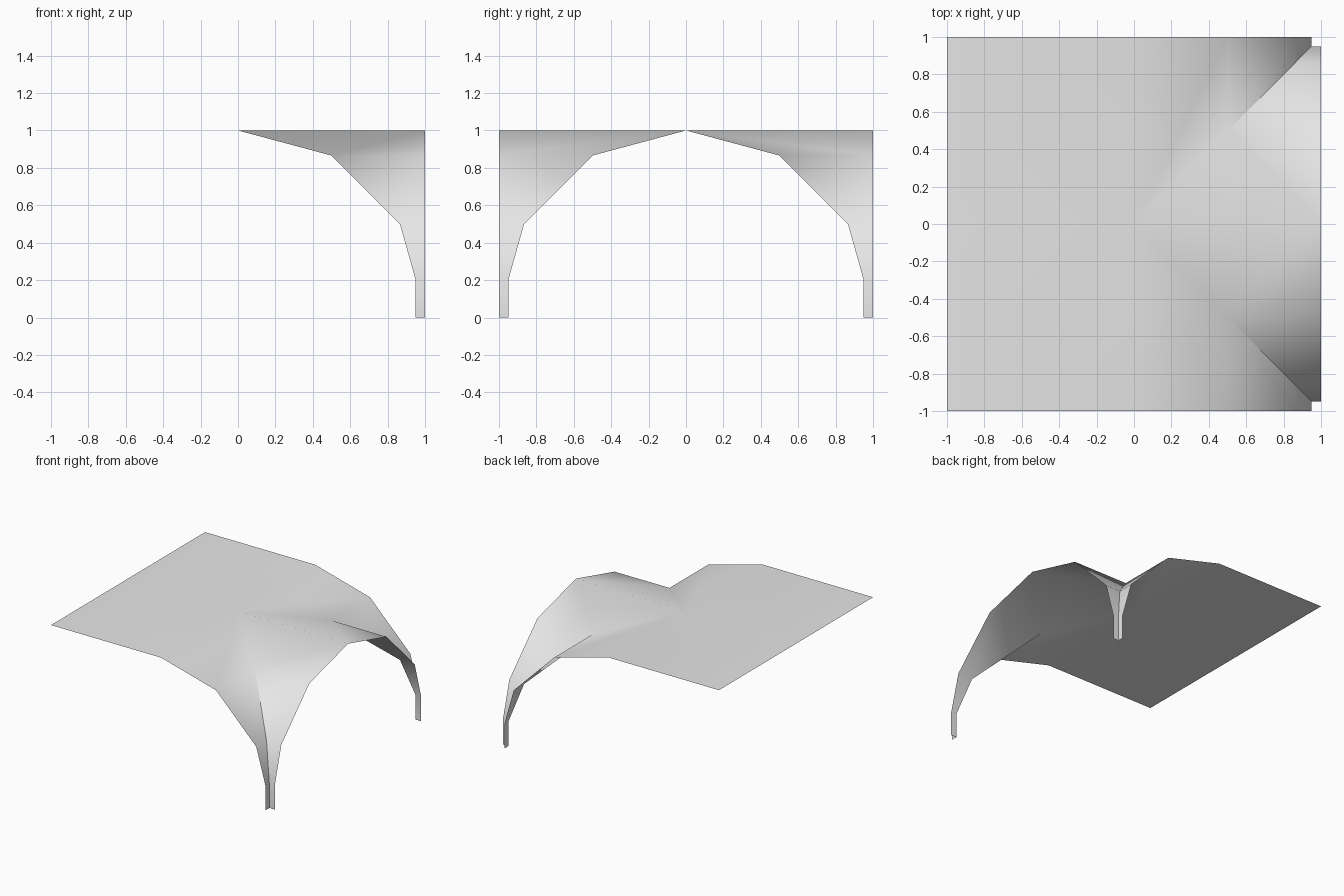
import bpy
import bmesh
from math import radians, sin, cos

cube = bpy.data.objects.get("Cube")
if cube:
    bpy.data.objects.remove(cube, do_unlink=True)

# One plain plaster material
plaster = bpy.data.materials.new("light grey plaster")
plaster.use_nodes = True
GREY = (0.8, 0.8, 0.8, 1)
plaster.diffuse_color = GREY
plaster.node_tree.nodes["Principled BSDF"].inputs["Base Color"].default_value = GREY

# Arch section: distance from the ridge and height, ending in a short vertical leg
arch = [(sin(radians(a)), cos(radians(a))) for a in (0, 30, 60)]
arch += [(0.95, 0.2), (0.95, 0)]

bm = bmesh.new()


def panel(*corners):
    return bm.faces.new([bm.verts.new(c) for c in corners])


# Flat ceiling on the right half
panel((-1, 0, 1), (0, 0, 1), (0, 1, 1), (-1, 1, 1))

# Two arched bays that meet along the diagonal groin
for (r0, z0), (r1, z1) in zip(arch, arch[1:]):
    side = [(r0, r0, z0), (r1, r1, z1), (r1, 1, z1), (r0, 1, z0)]
    panel(*side)
    panel(*[(y, x, z) for x, y, z in reversed(side)])

# Weld the panels, then mirror across the ridge to the other corner
bmesh.ops.remove_doubles(bm, verts=bm.verts, dist=0.0001)
half = bm.verts[:] + bm.edges[:] + bm.faces[:]
copy = bmesh.ops.duplicate(bm, geom=half)["geom"]
for v in [g for g in copy if isinstance(g, bmesh.types.BMVert)]:
    v.co.y = -v.co.y
bmesh.ops.reverse_faces(bm, faces=[g for g in copy if isinstance(g, bmesh.types.BMFace)])
bmesh.ops.remove_doubles(bm, verts=bm.verts, dist=0.0001)

mesh = bpy.data.meshes.new("vaulted_ceiling")
bm.to_mesh(mesh)
bm.free()
mesh.materials.append(plaster)
vault = bpy.data.objects.new("vaulted_ceiling", mesh)
bpy.context.collection.objects.link(vault)

# Smooth arches, with a sharp groin lower down
bpy.ops.object.select_all(action="DESELECT")
vault.select_set(True)
bpy.context.view_layer.objects.active = vault
bpy.ops.object.shade_smooth_by_angle(angle=radians(40))
